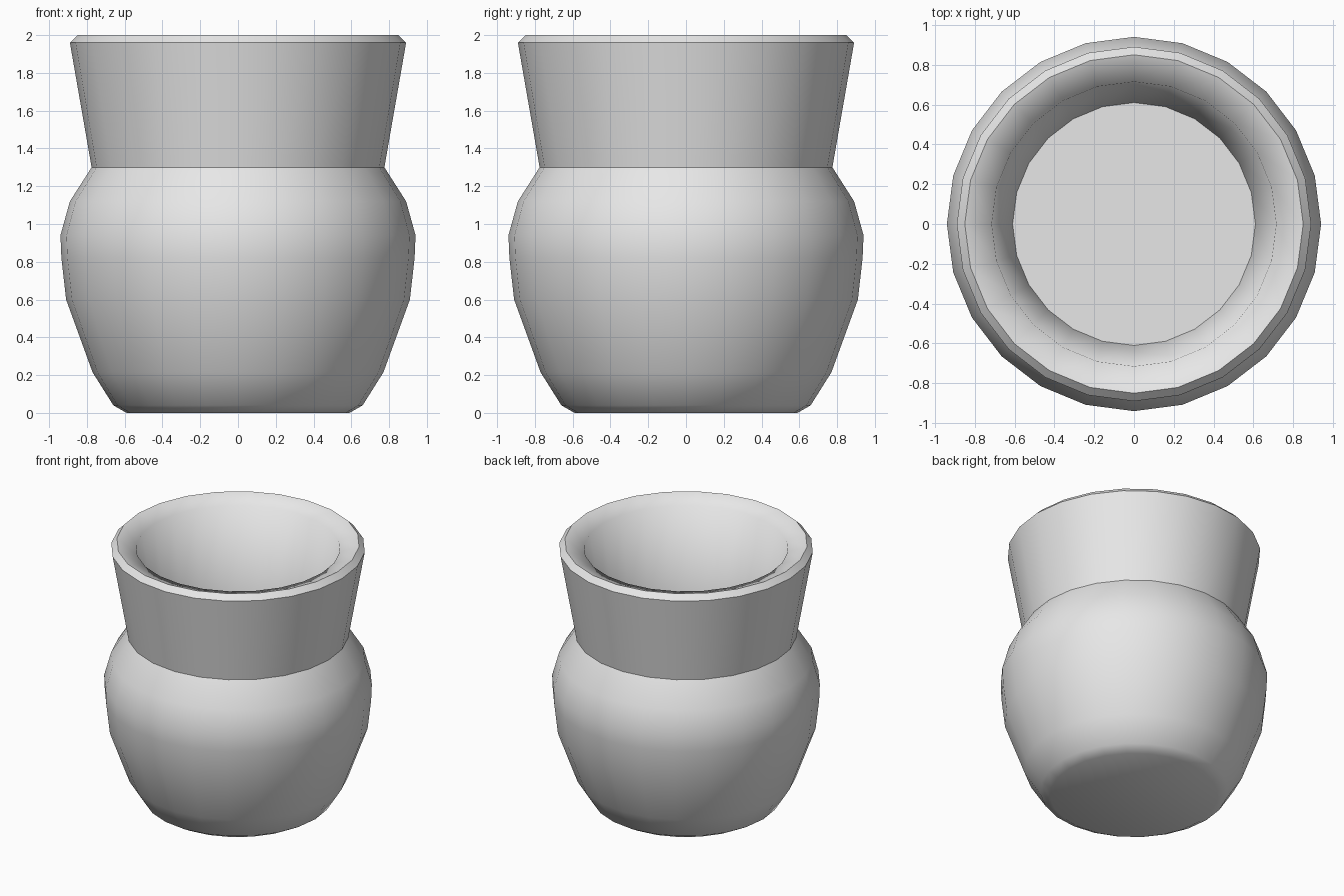
import bpy, bmesh, math

SIDES = 24

cube = bpy.data.objects.get("Cube")
if cube:
    bpy.data.objects.remove(cube, do_unlink=True)

clay = bpy.data.materials.new("pale grey clay")
clay.use_nodes = True
COLOUR = (0.8, 0.8, 0.8, 1)
clay.diffuse_color = COLOUR
clay.node_tree.nodes["Principled BSDF"].inputs["Base Color"].default_value = COLOUR


def add_ring(bm, radius, z):
    steps = [2 * math.pi * i / SIDES for i in range(SIDES)]
    return [bm.verts.new((radius * math.cos(a), radius * math.sin(a), z)) for a in steps]


def lathe(name, profile):
    """Turn (radius, height, crisp) points about z and cap both ends."""
    bm = bmesh.new()
    rings = [add_ring(bm, r, z) for r, z, _ in profile]
    for low, high in zip(rings, rings[1:]):
        for i in range(SIDES):
            j = (i + 1) % SIDES
            bm.faces.new((low[i], low[j], high[j], high[i]))
    bm.faces.new(rings[0][::-1])
    bm.faces.new(rings[-1])
    for face in bm.faces:
        face.smooth = True
    # Crisp edges follow the rings marked in the profile
    for ring, (_, _, crisp) in zip(rings, profile):
        for i in range(SIDES):
            edge = bm.edges.get((ring[i], ring[(i + 1) % SIDES]))
            edge.smooth = not crisp
    mesh = bpy.data.meshes.new(name)
    bm.to_mesh(mesh)
    bm.free()
    mesh.materials.append(clay)
    pot = bpy.data.objects.new(name, mesh)
    bpy.context.collection.objects.link(pot)
    return pot


# Rounded belly, from the base up to the neck
belly = [(0.59, 0, False), (0.66, 0.04, False), (0.77, 0.215, False),
         (0.91, 0.6, False), (0.935, 0.82, False), (0.94, 0.94, False),
         (0.89, 1.12, False), (0.775, 1.3, True)]
# Flared collar with a chamfered lip
collar = [(0.89, 1.96, True), (0.85, 2.0, True)]
# Sloping inner rim, inner wall and flat floor
inside = [(0.715, 1.955, False), (0.61, 1.29, True)]

lathe("pot", belly + collar + inside)
